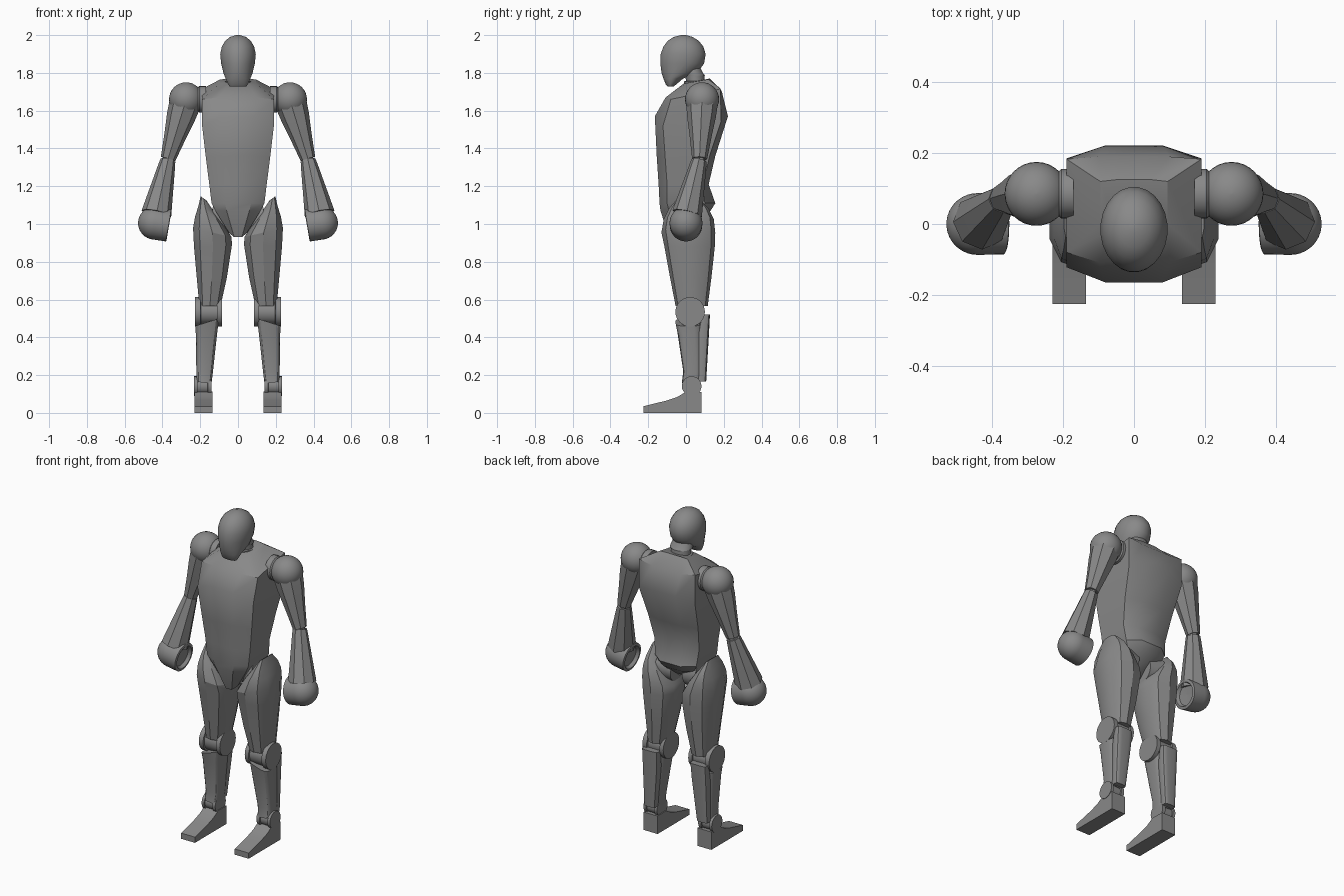
import bpy, bmesh, math
from mathutils import Vector

grey = bpy.data.materials.new("dark_grey")
grey.diffuse_color = (.25, .25, .25, 1)


def loft(name, rings, mirror=True, angle=30):
    """Skin a list of equal-length point rings, cap the ends, mirror across x."""
    bm = bmesh.new()
    vs = [[bm.verts.new(p) for p in r] for r in rings]
    n = len(rings[0])
    for a, b in zip(vs, vs[1:]):
        for i in range(n):
            j = (i + 1) % n
            bm.faces.new((a[i], a[j], b[j], b[i]))
    bm.faces.new(vs[0])
    bm.faces.new(vs[-1])
    bmesh.ops.recalc_face_normals(bm, faces=bm.faces)
    me = bpy.data.meshes.new(name)
    bm.to_mesh(me)
    bm.free()
    me.materials.append(grey)
    ob = bpy.data.objects.new(name, me)
    bpy.context.collection.objects.link(ob)
    if mirror:
        ob.modifiers.new("Mirror", 'MIRROR')
    bpy.ops.object.select_all(action='DESELECT')
    ob.select_set(True)
    bpy.context.view_layer.objects.active = ob
    bpy.ops.object.shade_smooth_by_angle(angle=math.radians(angle))
    return ob


def oval(x0, x1, y0, y1, z0, z1, n=20, power=2.0):
    """Superellipse ring in x/y; z runs from z0 at x0 to z1 at x1."""
    pts = []
    for i in range(n):
        t = 2 * math.pi * (i + 0.5) / n
        c, s = math.cos(t), math.sin(t)
        c = math.copysign(abs(c) ** (2 / power), c)
        s = math.copysign(abs(s) ** (2 / power), s)
        pts.append(((x0 + x1) / 2 + c * (x1 - x0) / 2,
                    (y0 + y1) / 2 + s * (y1 - y0) / 2,
                    (z0 + z1) / 2 + c * (z1 - z0) / 2))
    return pts


def turned(name, origin, axis, profile, n=24, mirror=True):
    """Round part: profile of (distance along axis, radius)."""
    o, d = Vector(origin), Vector(axis).normalized()
    u = d.cross(Vector((0, 1, 0))).normalized()
    v = d.cross(u)
    rings = [[o + d * h + (u * math.cos(2 * math.pi * i / n) + v * math.sin(2 * math.pi * i / n)) * r
              for i in range(n)] for h, r in profile]
    return loft(name, rings, mirror)


def limb(name, p0, p1, profile, n=8):
    d = Vector(p1) - Vector(p0)
    return turned(name, p0, d, [(f * d.length, r) for f, r in profile], n)


def arc(r, a0, a1, steps=10):
    """Dome profile between two angles, measured from the -axis pole."""
    out = []
    for i in range(steps + 1):
        a = math.radians(a0 + (a1 - a0) * i / steps)
        out.append((-r * math.cos(a), max(r * math.sin(a), 0.001)))
    return out


# Head: z, half width, front y, back y
head = [(1.728, .044, -.098, -.065), (1.74, .053, -.108, -.050), (1.77, .066, -.120, -.015),
        (1.80, .078, -.130, .060), (1.85, .090, -.137, .097), (1.90, .095, -.135, .105),
        (1.94, .086, -.120, .092), (1.97, .068, -.097, .068), (1.99, .043, -.066, .036),
        (2.0, .012, -.025, .0)]
loft("head", [oval(-w, w, a, b, z, z, 24) for z, w, a, b in head], False, 45)

# Neck with stepped rings
neck = [(1.68, .075, .005, .15), (1.735, .072, -.01, .125), (1.755, .07, -.012, .115),
        (1.757, .06, 0, .10), (1.785, .06, -.005, .098), (1.787, .066, -.01, .102),
        (1.80, .066, -.015, .09), (1.84, .055, -.03, .07)]
loft("neck", [oval(-w, w, a, b, z, z, 24) for z, w, a, b in neck], False)

# Torso: z front, z side-front, z side-back, z back,
# y front, y side-front, y side-back, y back, half width, centre half width
torso = [(.93, .95, .97, 1.0, -.09, -.07, 0, .04, .045, .02),
         (1.07, 1.07, 1.07, 1.07, -.135, -.09, .09, .13, .12, .06),
         (1.11, 1.11, 1.11, 1.11, -.14, -.10, .10, .155, .14, .07),
         (1.21, 1.21, 1.21, 1.21, -.145, -.10, .09, .12, .152, .07),
         (1.36, 1.35, 1.36, 1.36, -.155, -.11, .125, .155, .17, .075),
         (1.57, 1.52, 1.54, 1.57, -.165, -.122, .185, .222, .19, .08),
         (1.67, 1.66, 1.715, 1.70, -.108, -.08, .183, .19, .19, .10),
         (1.745, 1.745, 1.765, 1.77, -.01, .0, .12, .125, .095, .05)]
rings = []
for zf, za, zb, zr, yf, sf, sb, yb, w, c in torso:
    half = [(c, yf, zf), (w, sf, za), (w, sb, zb), (c, yb, zr)]
    rings.append(half + [(-x, y, z) for x, y, z in reversed(half)])
loft("torso", rings, False, 32)

# Arms
turned("shoulder_joint", (.17, .085, 1.66), (1, 0, 0), [(0, .07), (.035, .07), (.045, .06), (.08, .06)])
turned("shoulder_ball", (.275, .085, 1.66), (0, 0, 1), arc(.09, 0, 180, 16), 32)
limb("upper_arm", (.28, .085, 1.64), (.37, .072, 1.345), [(0, .084), (.25, .076), (.6, .058), (1, .04)])
limb("elbow", (.365, .072, 1.36), (.373, .07, 1.32), [(0, .03), (1, .03)])
limb("forearm", (.371, .07, 1.338), (.432, .006, 1.055), [(0, .04), (.08, .044), (1, .08)])
turned("hand", (.442, 0, 1.005), (-1, 0, -.17),
       arc(.087, 0, 90) + [(.075, .086), (.078, .08), (.078, .07), (.06, .06), (.056, .001)], 32)

# Hips and thighs: inner x, outer x, front y, back y, inner z, outer z
turned("hip_joint", (.04, .02, 1.02), (1, 0, .1), [(0, .075), (.1, .09)])
thigh = [(.09, .207, -.055, .115, .565, .565), (.055, .222, -.085, .135, .72, .72),
         (.028, .237, -.115, .153, .89, .88), (.03, .242, -.13, .155, .93, .98),
         (.082, .23, -.118, .147, 1.01, 1.04), (.132, .213, -.09, .12, 1.075, 1.09),
         (.167, .198, -.045, .065, 1.125, 1.147)]
loft("thigh", [oval(*t, n=10, power=2.5) for t in thigh], True, 30)

# Knees: two discs joined by a narrower drum
turned("knee", (.085, .022, .535), (1, 0, 0),
       [(0, .078), (.025, .078), (.026, .068), (.112, .068), (.113, .078), (.142, .078)], 32)

# Lower legs
shin = [(.14, .22, -.022, .075, .155, .165), (.132, .221, -.015, .08, .22, .22),
        (.11, .224, -.045, .08, .42, .42), (.10, .227, -.055, .08, .50, .46)]
loft("shin", [oval(*t, n=16, power=4) for t in shin])
calf = [(.142, .216, .055, .107, .165, .165), (.115, .218, .06, .122, .42, .42),
        (.11, .218, .08, .127, .52, .52)]
loft("calf_plate", [oval(*t, n=16, power=4) for t in calf])

# Ankles and feet
turned("ankle", (.14, .03, .142), (1, 0, 0),
       [(0, .052), (.02, .052), (.021, .044), (.074, .044), (.075, .052), (.092, .052)])
side = [(-.225, 0), (.083, 0), (.083, .11), (.0, .112), (-.045, .085), (-.1, .066), (-.225, .035)]
loft("foot", [[(x, y, z) for y, z in side] for x in (.135, .23)])
